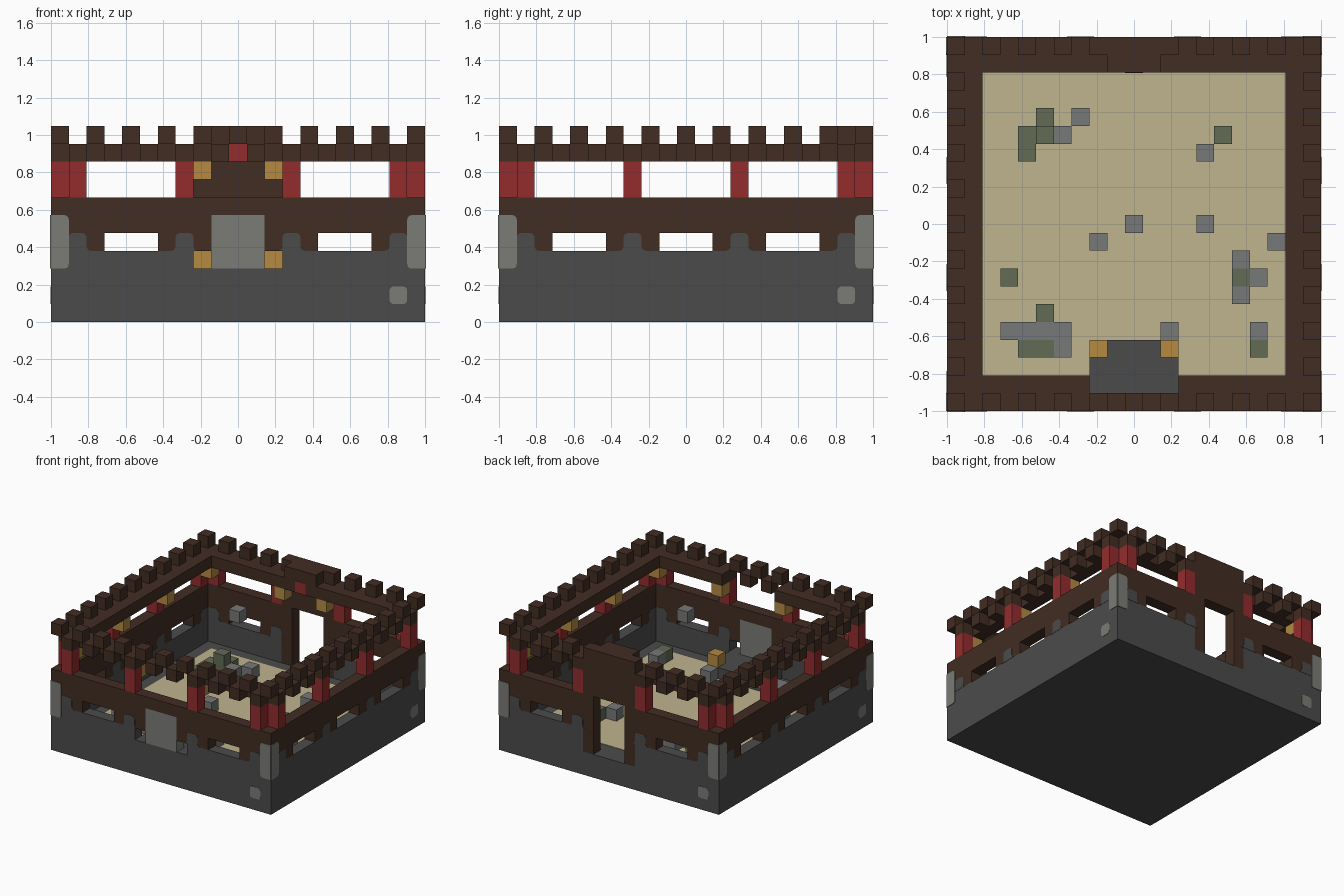
import bpy, bmesh, math

cube = bpy.data.objects.get("Cube")
if cube:
    bpy.data.objects.remove(cube, do_unlink=True)

N = 21                # blocks along each side
U = 2 / N             # block size


def material(name, hexa):
    lin = []
    for k in range(3):
        c = int(hexa[2 * k:2 * k + 2], 16) / 255
        lin.append(c / 12.92 if c < 0.04 else ((c + 0.055) / 1.055) ** 2.4)
    m = bpy.data.materials.new(name)
    m.use_nodes = True
    m.diffuse_color = (*lin, 1)
    bsdf = m.node_tree.nodes["Principled BSDF"]
    bsdf.inputs["Base Color"].default_value = (*lin, 1)
    bsdf.inputs["Roughness"].default_value = 0.9
    return m


WOOD = material("dark wood", "422D23")
STONE = material("dark stone", "4B4B4B")
PALE = material("pale stone", "7B7C77")
SAND = material("sand", "C0B58F")
RED = material("red", "932C2D")
GOLD = material("gold", "B38A42")
ROCK = material("grey rock", "777879")
MOSS = material("mossy rock", "626B55")


def turn(i, j, n):
    """Rotate block coordinates by n quarter turns, from the front side."""
    for _ in range(n):
        i, j = N - j, i
    return i, j


def prism(bm, outline, j0, j1, n):
    """Extrude an (i, k) outline through the wall from depth j0 to j1."""
    rings = []
    for j in (j0, j1):
        ring = []
        for i, k in outline:
            x, y = turn(i, j, n)
            ring.append(bm.verts.new((x * U - 1, y * U - 1, k * U)))
        rings.append(ring)
    a, b = rings
    bm.faces.new(a)
    bm.faces.new(b[::-1])
    for s in range(len(a)):
        t = (s + 1) % len(a)
        bm.faces.new((a[s], b[s], b[t], a[t]))


def build(name, mat, items):
    """Items are (outline, j0, j1, quarter turns)."""
    bm = bmesh.new()
    for item in items:
        prism(bm, *item)
    bmesh.ops.recalc_face_normals(bm, faces=bm.faces)
    me = bpy.data.meshes.new(name)
    bm.to_mesh(me)
    bm.free()
    me.materials.append(mat)
    ob = bpy.data.objects.new(name, me)
    bpy.context.collection.objects.link(ob)
    return ob


def box(i0, i1, k0, k1, j0=0, j1=1, n=0):
    return ([(i0, k0), (i1, k0), (i1, k1), (i0, k1)], j0, j1, n)


def arc(ci, ck, start, end, r=0.25):
    return [(ci + r * math.cos(math.radians(start + (end - start) * s / 3)),
             ck + r * math.sin(math.radians(start + (end - start) * s / 3)))
            for s in range(4)]


R = 0.25
E = 0.025             # slight proud offset of the inlaid stones
FRONT, BACK = 0, 2
SIDES = range(4)

# Ground slab, sand floor and raised platform
build("ground_slab", STONE, [box(0, N, 0, 2, 0, N)])
build("sand_floor", SAND, [box(2, 19, 2, 2.03, 2, 19)])
build("platform", STONE, [box(8, 13, 2, 3, 1, 4)])
build("platform_posts", GOLD, [box(i, i + 1, 3, 4, 3, 4) for i in (8, 12)])

# Stone lower walls, with a doorway at the back and two slots at the front
lower = []
for n in SIDES:
    if n == BACK:
        lower += [box(0, 8, 2, 4, n=n), box(13, 20, 2, 4, n=n)]
    elif n == FRONT:
        lower += [box(0, 20, 2, 3), box(0, 8, 3, 4), box(13, 20, 3, 4)]
    else:
        lower += [box(0, 20, 2, 4, n=n)]
build("lower_walls", STONE, lower)

# Timber upper walls with window gaps
upper = []
for n in SIDES:
    upper += [box(a, b, 4, 5, n=n) for a, b in ((0, 3), (6, 9), (12, 15), (18, 20))]
    if n == FRONT:
        upper += [box(0, 9, 5, 7), box(12, 20, 5, 7), box(9, 12, 6, 7)]
    elif n == BACK:
        upper += [box(0, 9, 5, 7, n=n), box(12, 20, 5, 7, n=n)]
    else:
        upper += [box(0, 20, 5, 7, n=n)]
build("upper_walls", WOOD, upper)

# Door frame and its tall header
build("door_frame", WOOD, [box(8, 9, 2, 4, n=BACK), box(12, 13, 2, 4, n=BACK),
                           box(8, 13, 7, 11, n=BACK), box(9, 12, 9, 11, 1, 2, BACK)])
build("door_plaque", RED, [box(10, 11, 9, 10, 2, 2 + E, BACK)])

# Pale front panel
build("front_panel", PALE, [box(9, 12, 3, 6)])

# Rounded stone humps rising into the timber
humps = []
for n in SIDES:
    for c in (1, 7, 13, 19):
        shape = (arc(c - R, 4 + R, 270, 360) + arc(c + R, 5 - R, 180, 90)
                 + arc(c + 1 - R, 5 - R, 90, 0) + arc(c + 1 + R, 4 + R, 180, 270))
        humps.append((shape, -E, 1 + E, n))
build("wall_humps", STONE, humps)

# Pale corner stones and pebbles set into the outer faces
corners, pebbles = [], []
for n in SIDES:
    right = [(0, 3)] + arc(1 - R, 3 + R, 270, 360) + arc(1 - R, 6 - R, 0, 90) + [(0, 6)]
    left = [(N - i, k) for i, k in right]
    corners += [(right, -2 * E, 0, n), (left, -2 * E, 0, n)]
    pebble = []
    for q, (i, k) in enumerate(((20 - R, 2 - R), (19 + R, 2 - R),
                                (19 + R, 1 + R), (20 - R, 1 + R))):
        pebble += arc(i, k, 90 * q, 90 * q + 90)
    pebbles.append((pebble, -E, 0, n))
build("corner_stones", PALE, corners)
build("pebbles", PALE, pebbles)

# Red pillars and gold brackets under the roof beam
pillars, brackets = [], []
for n in SIDES:
    pillars += [box(i, i + 1, 7, 9, n=n) for i in (1, 7, 13, 19)]
    spots = (1, 8, 12) if n == BACK else (1, 7, 13)
    brackets += [box(i, i + 1, 8, 9, 1, 2, n) for i in spots]
build("pillars", RED, pillars)
build("brackets", GOLD, brackets)

# Roof beam, open above the platform, and staggered battlements
beams, merlons = [], []
for n in SIDES:
    if n == FRONT:
        beams += [box(1, 8, 9, 10, 1, 2), box(13, 19, 9, 10, 1, 2)]
    else:
        beams += [box(1, 19, 9, 10, 1, 2, n)]
    for i in range(20):
        if n == BACK and 8 <= i <= 12:
            continue
        k = 9 if i % 2 else 10
        merlons.append(box(i, i + 1, k, k + 1, n=n))
build("roof_beams", WOOD, beams)
build("battlements", WOOD, merlons)


# Loose rocks on the sand, and one block hanging in the middle
def rocks(name, mat, spots):
    build(name, mat, [box(i, i + 1, 2, 3, j, j + 1) for i, j in spots])


rocks("grey_rocks", ROCK, [(6, 15), (7, 16), (14, 14), (14, 10), (8, 9), (18, 9),
                           (16, 8), (17, 7), (16, 6), (3, 4), (4, 4), (5, 4),
                           (6, 4), (6, 3), (12, 4), (17, 4)])
rocks("mossy_rocks", MOSS, [(5, 16), (4, 15), (4, 14), (5, 15), (15, 15), (16, 7),
                            (3, 7), (5, 5), (4, 3), (5, 3), (17, 3)])
build("upper_mossy_rock", MOSS, [box(5, 6, 3, 4, 15, 16)])
build("hanging_block", ROCK, [box(10, 11, 10, 11, 10, 11)])
